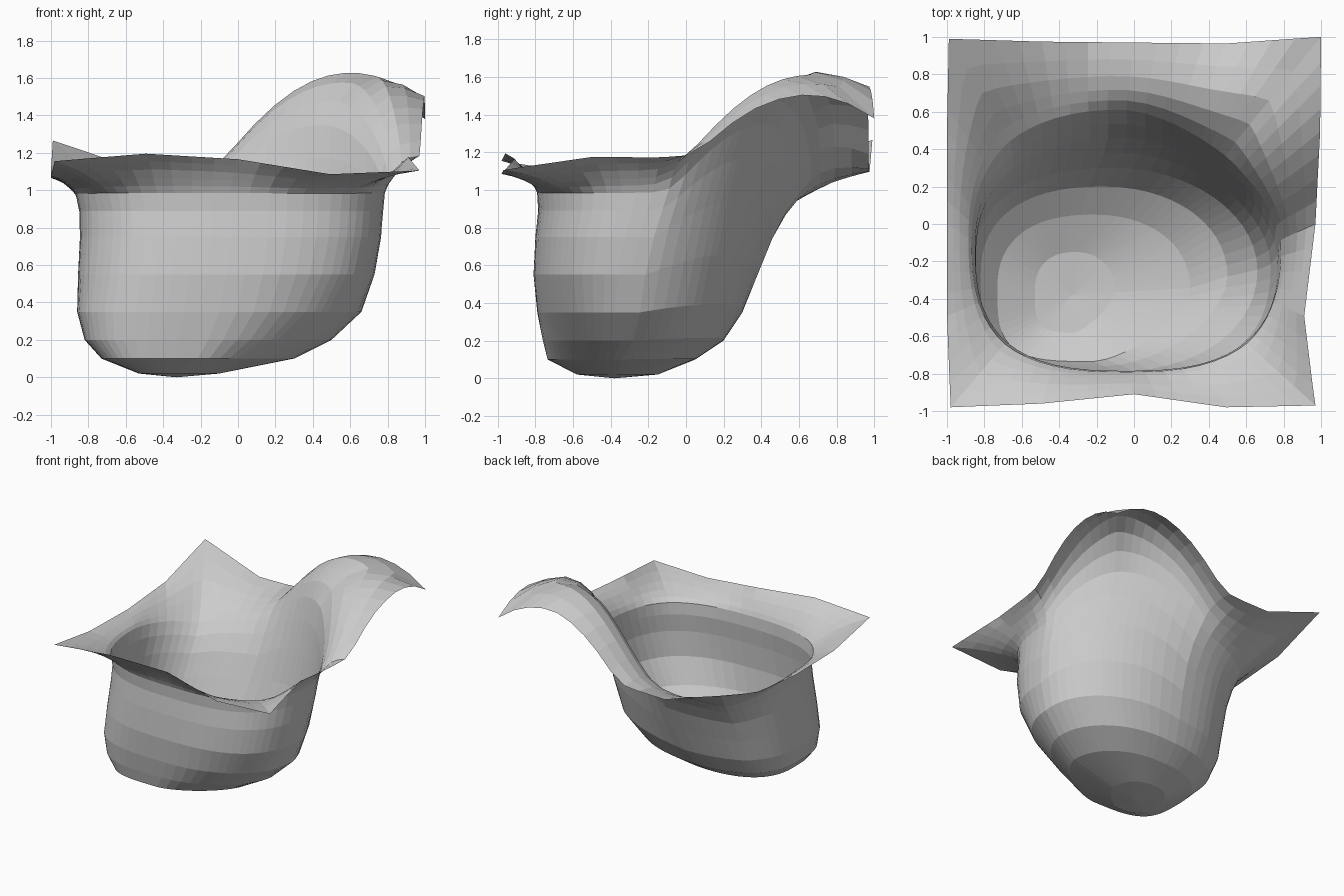
import bpy, bmesh, math

if "Cube" in bpy.data.objects:
    bpy.data.objects.remove(bpy.data.objects["Cube"])

SEGS = 64
# border height and inset, every half unit around the square from the right middle, counter-clockwise
BASE = [1.17, 1.15, 1.1, 1.1, 1.1, 1.1, 1.27, 1.11, 1.07, 1.08, 1.16, 1.2, 1.17, 1.09, 1.11, 1.18]
INSET = [.97, .995, 1, .965, .97, .975, .99, 1, 1, 1, .98, .96, .91, .98, .97, .91]
# pouch levels: z, x min, x max, y min, y max
LEVELS = [
    (.02, -.53, -.10, -.58, -.15),
    (.10, -.73, .30, -.735, .05),
    (.20, -.82, .50, -.76, .20),
    (.35, -.86, .66, -.79, .30),
    (.55, -.855, .73, -.81, .38),
    (.75, -.845, .765, -.80, .46),
    (.90, -.845, .78, -.78, .54),
    (1.0, -.87, .785, -.79, .62),
]


def mix(a, b, t):
    return a + (b - a) * t


def lookup(table, s):
    f = s / 8 * len(table)
    i = int(f)
    return mix(table[i % len(table)], table[(i + 1) % len(table)], f - i)


def square(s):
    """Point on the unit square border at perimeter distance s."""
    s = (s + 1) % 8
    side, t = int(s // 2), s % 2 - 1
    return [(1, t), (-t, 1), (-1, -t), (t, -1)][side]


def hump(x, y):
    return 1.655 - (x - .61) ** 2 - (y - .65) ** 2


def soft_max(a, b, k=.08):
    return (a + b + math.sqrt((a - b) ** 2 + k * k)) / 2


def oval(s, level):
    """Rounded cross-section whose squareness differs per quadrant and height."""
    z, x0, x1, y0, y1 = level
    u, v = square(s)
    if v < 0:
        low = min(1, z / .6)
        n = mix(3.8, 2.8, low) if u < 0 else mix(1.25, 2.7, low)
    else:
        n = 2.4 if u < 0 else mix(2.2, 1.5, z)
    r = (abs(u) ** n + abs(v) ** n) ** (-1 / n)
    return ((x0 + x1) / 2 + u * r * (x1 - x0) / 2,
            (y0 + y1) / 2 + v * r * (y1 - y0) / 2)


steps = [8 * i / SEGS for i in range(SEGS)]
throat = []
for s in steps:
    u, v = square(s)
    x, y = oval(s, LEVELS[-1])
    # the wall rises under the hump and dips towards the back left corner
    dip = .12 * max(0, -u * v) if v > 0 else 0
    throat.append((x, y, 1.0 - dip + .78 * max(0, hump(x, y) - 1.1)))

bm = bmesh.new()
rings = []

# pouch wall, stretched upward below the hump
for lv in LEVELS:
    ring = []
    for s, t in zip(steps, throat):
        x, y = oval(s, lv)
        ring.append(bm.verts.new((x, y, lv[0] + (t[2] - 1) * lv[0] ** 2)))
    rings.append(ring)

# wavy flange out to the square border
for t in (.12, .27, .48, .74, 1):
    ring = []
    for s, (tx, ty, tz) in zip(steps, throat):
        u, v = square(s)
        k = lookup(INSET, s)
        bx = u * k if abs(u) == 1 else u * .985
        by = v * k if abs(v) == 1 else v * .985
        x, y = mix(tx, bx, t), mix(ty, by, t)
        base = mix(min(tz, 1.0), lookup(BASE, s), t ** .7)
        top = soft_max(base, hump(x, y)) - .005
        ring.append(bm.verts.new((x, y, mix(tz, top, min(1, t / .4) ** .55))))
    rings.append(ring)

pole = bm.verts.new((-.33, -.38, 0))
for i in range(SEGS):
    j = (i + 1) % SEGS
    bm.faces.new((pole, rings[0][j], rings[0][i]))
    for a, b in zip(rings, rings[1:]):
        bm.faces.new((a[i], a[j], b[j], b[i]))

# soften the roll from wall to flange
soft = [v for r in rings[6:12] for v in r]
for _ in range(2):
    bmesh.ops.smooth_vert(bm, verts=soft, factor=.4, use_axis_x=True, use_axis_y=True, use_axis_z=True)
bmesh.ops.recalc_face_normals(bm, faces=bm.faces)

mesh = bpy.data.meshes.new("cloth_pouch")
bm.to_mesh(mesh)
bm.free()
obj = bpy.data.objects.new("cloth_pouch", mesh)
bpy.context.collection.objects.link(obj)
